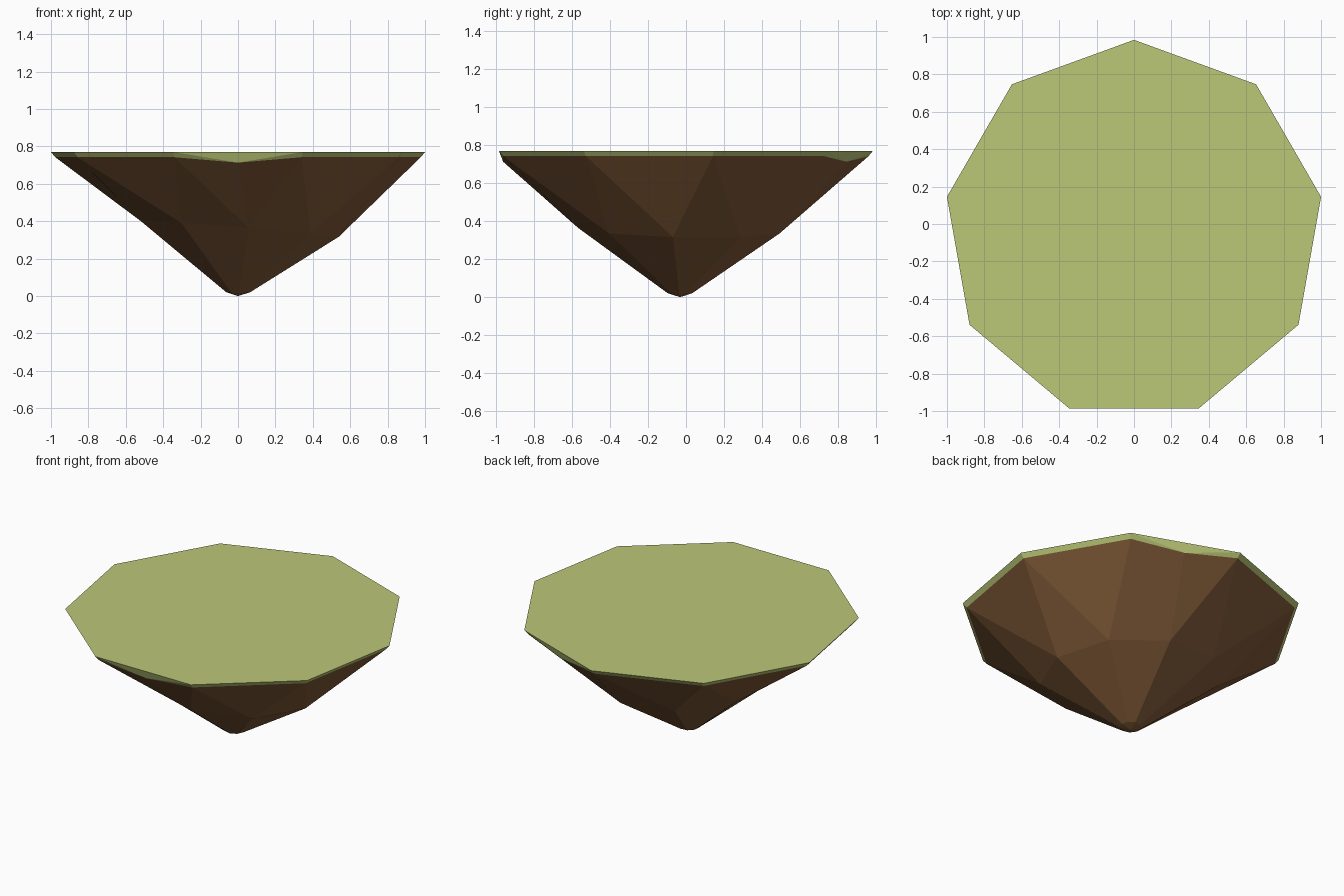
import bpy, bmesh
from math import cos, sin, radians

if "Cube" in bpy.data.objects:
    bpy.data.objects.remove(bpy.data.objects["Cube"])

N = 9
CY = -0.031          # y of the island's axis, so that the nonagon is centred
DIPS = {1, 6}        # rim edges where the turf hangs lower


def material(name, rgb):
    m = bpy.data.materials.new(name)
    m.diffuse_color = (*rgb, 1)
    m.use_nodes = True
    m.node_tree.nodes["Principled BSDF"].inputs["Base Color"].default_value = m.diffuse_color
    return m


def polar(radius, degrees, z):
    a = radians(degrees)
    return (radius * cos(a), CY + radius * sin(a), z)


def build(name, mat, faces):
    """Make a flat-shaded object from a list of point loops."""
    bm = bmesh.new()
    for loop in faces:
        bm.faces.new([bm.verts.new(p) for p in loop])
    bmesh.ops.remove_doubles(bm, verts=bm.verts, dist=1e-5)
    bmesh.ops.recalc_face_normals(bm, faces=bm.faces)
    # open shells: make sure the normals point away from the inside
    centre_z = 0.5
    score = sum((f.calc_center_median().x * f.normal.x
                 + (f.calc_center_median().y - CY) * f.normal.y
                 + (f.calc_center_median().z - centre_z) * f.normal.z)
                * f.calc_area() for f in bm.faces)
    if score < 0:
        bmesh.ops.reverse_faces(bm, faces=bm.faces)
    me = bpy.data.meshes.new(name)
    bm.to_mesh(me)
    bm.free()
    me.materials.append(mat)
    ob = bpy.data.objects.new(name, me)
    bpy.context.collection.objects.link(ob)
    return ob


grass = material("grass green", (0.50, 0.58, 0.185))
earth = material("earth brown", (0.23, 0.108, 0.042))

# Rings, from the turf edge down to the tip
top = [polar(1.0154, 10 + 40 * k, 0.77) for k in range(N)]
low = [polar(0.992, 10 + 40 * k, 0.742) for k in range(N)]
half = [polar(0.992 * cos(radians(20)), 30 + 40 * k,
              0.713 if k in DIPS else 0.742) for k in range(N)]
waist = [polar(0.54, 36 + 40 * k, 0.357 - 0.043 * cos(radians(20 + 40 * k)))
         for k in range(N)]
foot = [polar(0.065, 36 + 40 * k, 0.02) for k in range(N)]
tip = (0, CY, 0)

# Grass cap: flat lawn and a thin sloping edge
cap = [top]
# Rock body: faceted cone with a staggered waist and a blunt tip
rock = []
for k in range(N):
    n = (k + 1) % N
    cap += [(top[k], low[k], half[k]), (top[k], half[k], top[n]),
            (top[n], half[k], low[n])]
    rock += [(low[k], half[k], waist[k]), (half[k], low[n], waist[k]),
             (low[n], waist[n], waist[k]),
             (waist[k], waist[n], foot[n], foot[k]),
             (foot[k], foot[n], tip)]

build("grass_cap", grass, cap)
build("rock_base", earth, rock)
